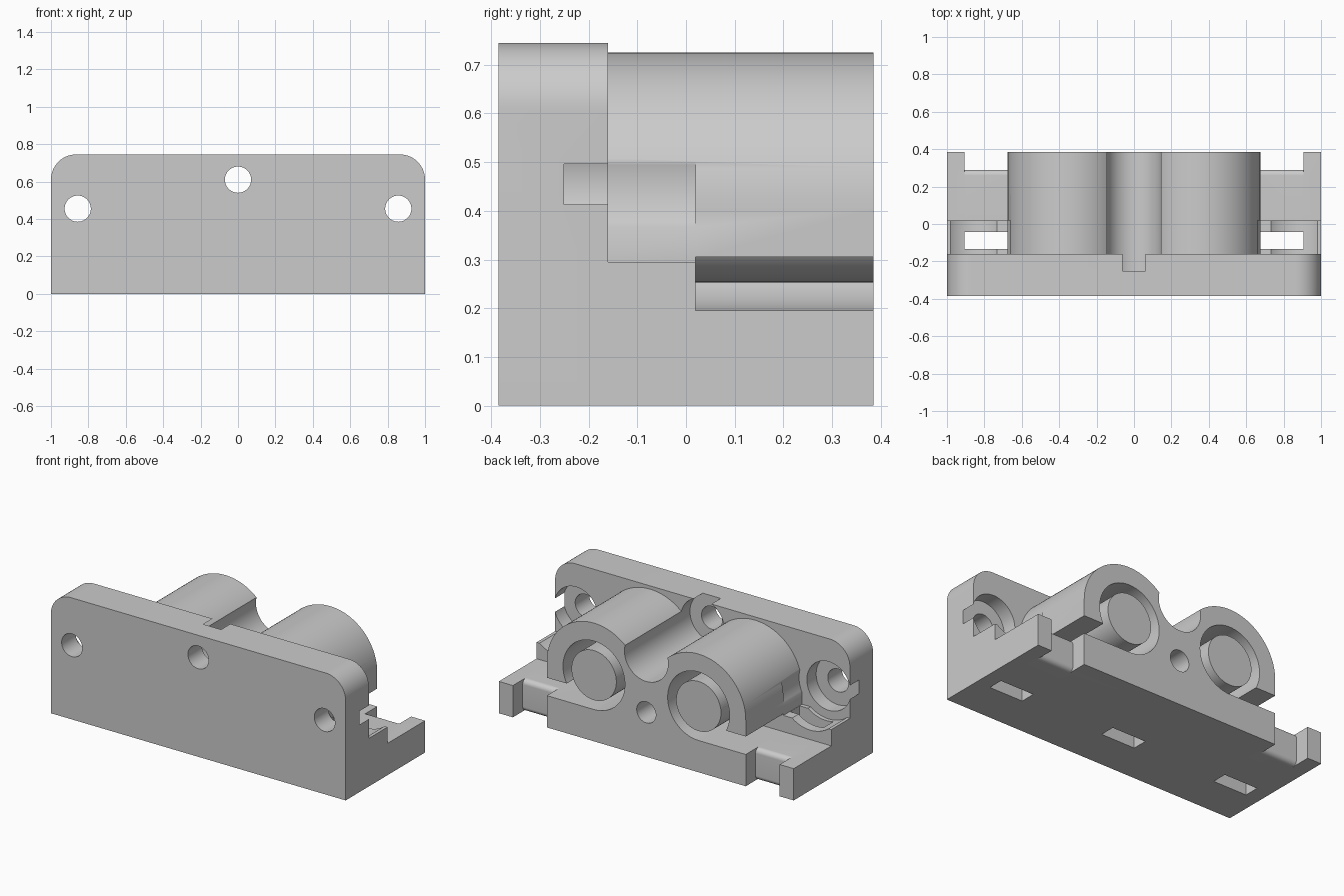
import bpy, math

if "Cube" in bpy.data.objects:
    bpy.data.objects.remove(bpy.data.objects["Cube"])

grey = bpy.data.materials.new("plain grey")
grey.use_nodes = True
grey.diffuse_color = (0.6, 0.6, 0.6, 1)
grey.node_tree.nodes["Principled BSDF"].inputs["Base Color"].default_value = grey.diffuse_color

FRONT, BACK, FACE, STEP = -0.385, 0.385, -0.16, 0.02
BORE_X, BORE_Z = 0.355, 0.405
SIDE_HOLE, TOP_HOLE = (0.857, 0.455), (0, 0.61)


def finish(obj, name):
    obj.name = name
    obj.data.materials.clear()
    obj.data.materials.append(grey)
    return obj


def box(name, x, y, z):
    bpy.ops.mesh.primitive_cube_add(size=1, location=[sum(r) / 2 for r in (x, y, z)])
    obj = bpy.context.object
    obj.scale = [r[1] - r[0] for r in (x, y, z)]
    bpy.ops.object.transform_apply(location=True, scale=True)
    return finish(obj, name)


def rod(name, centre, radius, y):
    """Cylinder running front to back."""
    bpy.ops.mesh.primitive_cylinder_add(
        vertices=96, radius=radius, depth=y[1] - y[0],
        location=(centre[0], sum(y) / 2, centre[1]), rotation=(math.pi / 2, 0, 0))
    bpy.ops.object.transform_apply(location=True, rotation=True)
    return finish(bpy.context.object, name)


def round_edges(obj, radius, rule):
    """Round the edges whose two end points both satisfy the rule."""
    weight = obj.data.attributes.new("bevel_weight_edge", "FLOAT", "EDGE")
    for edge in obj.data.edges:
        ends = [obj.data.vertices[i].co for i in edge.vertices]
        weight.data[edge.index].value = float(all(rule(e) for e in ends))
    mod = obj.modifiers.new("round", "BEVEL")
    mod.limit_method, mod.width, mod.segments = "WEIGHT", radius, 12
    bpy.context.view_layer.objects.active = obj
    bpy.ops.object.modifier_apply(modifier=mod.name)


def combine(target, tool, operation):
    mod = target.modifiers.new("combine", "BOOLEAN")
    mod.operation, mod.solver, mod.object = operation, "EXACT", tool
    bpy.context.view_layer.objects.active = target
    bpy.ops.object.modifier_apply(modifier=mod.name)
    bpy.data.objects.remove(tool)


def add(tool):
    combine(body, tool, "UNION")


def cut(tool):
    combine(body, tool, "DIFFERENCE")


def span(side, a, b):
    return sorted((side * a, side * b))


# Front plate with rounded top corners
body = box("mount_block", (-1, 1), (FRONT, FACE), (0, 0.745))
weight = body.data.attributes.new("bevel_weight_edge", "FLOAT", "EDGE")
for edge in body.data.edges:
    a, b = [body.data.vertices[i].co for i in edge.vertices]
    weight.data[edge.index].value = float(a.z > 0.5 and b.z > 0.5 and abs(a.x - b.x) < 0.1)
corner = body.modifiers.new("corners", "BEVEL")
corner.limit_method, corner.width, corner.segments = "WEIGHT", 0.135, 16
bpy.context.view_layer.objects.active = body
bpy.ops.object.modifier_apply(modifier=corner.name)

# Central block, bridge and twin barrels
depth = (FACE - 0.05, BACK)
add(box("block", (-0.675, 0.675), depth, (0, BORE_Z)))
add(box("bridge", (-0.2, 0.2), depth, (0.1, 0.6)))
for side in (-1, 1):
    add(rod("barrel", (side * BORE_X, BORE_Z), 0.32, depth))

# Side wings: step behind the plate, rounded tie bar and outer post
for side in (-1, 1):
    add(box("step", span(side, 0.5, 1), (FACE - 0.05, STEP), (0, 0.295)))
    add(box("post", span(side, 0.905, 1), (-0.1, BACK), (0, 0.195)))
    bar = box("tie_bar", span(side, 0.6, 0.95), (0, 0.29), (0, 0.195))
    round_edges(bar, 0.03, lambda v: v.y > 0.2)
    add(bar)

# Screw head recess and valley between the barrels
cut(rod("valley", TOP_HOLE, 0.148, (-0.25, 0.5)))
cut(rod("top_hole", TOP_HOLE, 0.07, (-0.5, 0)))
cut(rod("rear_hole", (0, 0.273), 0.065, (-0.09, 0.5)))
cut(box("centre_slot", (-0.115, 0.115), (-0.135, -0.042), (-0.1, 0.3)))

for side in (-1, 1):
    hole = (side * SIDE_HOLE[0], SIDE_HOLE[1])
    cut(rod("side_hole", hole, 0.07, (-0.5, 0)))
    cut(rod("side_recess", hole, 0.149, (-0.25, -0.1)))
    cut(rod("scoop", hole, 0.202, (FACE, STEP)))
    cut(box("tie_slot", span(side, 0.677, 0.905), (-0.135, -0.042), (-0.1, 0.5)))
    # Bore with its side outlet
    cut(rod("bore", (side * BORE_X, BORE_Z), 0.21, (-0.07, 0.5)))
    cut(box("outlet", span(side, BORE_X, 0.9), (STEP, 0.5), (0.195, 0.305)))
    add(rod("pin", (side * BORE_X, BORE_Z), 0.152, (-0.12, BACK)))

finish(body, "mount_block")
bpy.ops.object.select_all(action="DESELECT")
body.select_set(True)
bpy.context.view_layer.objects.active = body
bpy.ops.object.shade_smooth_by_angle(angle=math.radians(30))
